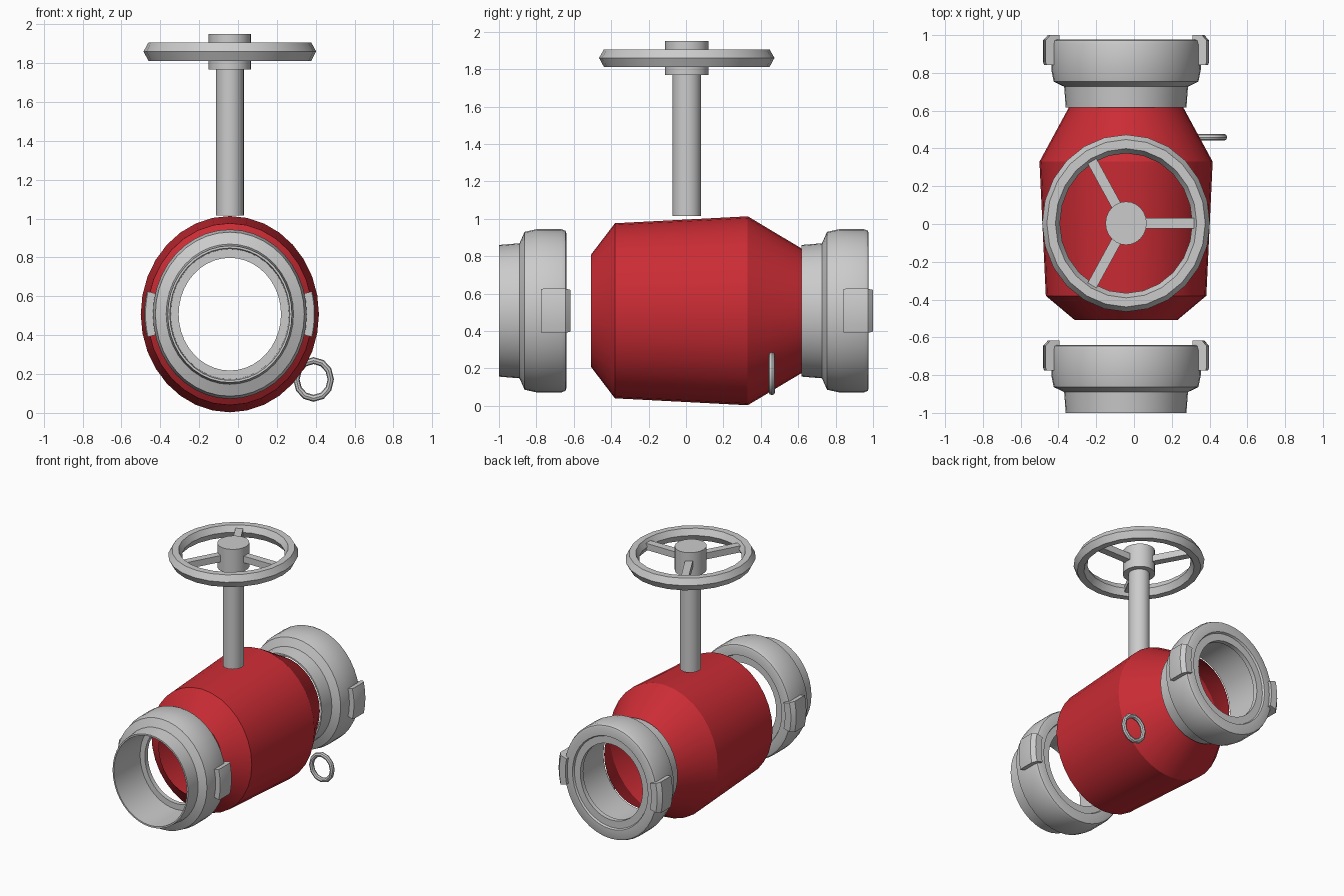
import bpy, bmesh, math

if "Cube" in bpy.data.objects:
    bpy.data.objects.remove(bpy.data.objects["Cube"])

CX, CZ = -0.042, 0.508      # pipe axis
SQ = 0.908                  # sideways squash of the pipe parts

red = bpy.data.materials.new("red_paint")
red.diffuse_color = (0.6, 0.025, 0.035, 1)
red.use_nodes = True
red.node_tree.nodes["Principled BSDF"].inputs["Base Color"].default_value = red.diffuse_color


def finish(name, bm, mat=None, angle=30):
    bmesh.ops.recalc_face_normals(bm, faces=bm.faces)
    me = bpy.data.meshes.new(name)
    bm.to_mesh(me)
    bm.free()
    ob = bpy.data.objects.new(name, me)
    bpy.context.collection.objects.link(ob)
    if mat:
        me.materials.append(mat)
    bpy.ops.object.select_all(action='DESELECT')
    ob.select_set(True)
    bpy.context.view_layer.objects.active = ob
    bpy.ops.object.shade_smooth_by_angle(angle=math.radians(angle))
    return ob


def sweep(bm, profile, n, place, closed=True, a0=0.0, a1=None):
    """Sweep (axial, radius) points round an axis; a1 makes a capped arc."""
    full = a1 is None
    span = 2 * math.pi if full else a1 - a0
    steps = n if full else n + 1
    rings = [[bm.verts.new(place(h, r, a0 + span * i / n)) for h, r in profile]
             for i in range(steps)]
    m = len(profile)
    for i in range(n):
        p, q = rings[i], rings[(i + 1) % steps]
        for j in range(m if closed else m - 1):
            k = (j + 1) % m
            bm.faces.new((p[j], p[k], q[k], q[j]))
    if not full:
        bm.faces.new(rings[0])
        bm.faces.new(rings[-1])


def pipe(y0=0.0):
    return lambda h, r, a: (CX + SQ * r * math.cos(a), y0 + h, CZ + r * math.sin(a))


def upright(h, r, a):
    return (CX + 0.947 * r * math.cos(a), 0.004 + r * math.sin(a), h)


# valve body: open tapered shell
bm = bmesh.new()
sweep(bm, [(-0.508, 0.30), (-0.38, 0.468), (0.33, 0.505), (0.618, 0.333)], 32, pipe(), closed=False)
finish("valve_body", bm, red)

# hose couplings, both facing the same way, with hooked lugs on each side
COUPLING = [(0, 0.352), (0.11, 0.361), (0.137, 0.422), (0.20, 0.436), (0.335, 0.436),
            (0.355, 0.428), (0.36, 0.415), (0.36, 0.352), (0.345, 0.345), (0.345, 0.29),
            (0.31, 0.29), (0.31, 0.335), (0, 0.34)]
LUG = [(0.225, 0.43), (0.225, 0.478), (0.24, 0.484), (0.355, 0.484), (0.383, 0.456),
       (0.383, 0.40), (0.355, 0.40), (0.355, 0.43)]
for label, y0 in (("front", -1.0), ("back", 0.617)):
    bm = bmesh.new()
    sweep(bm, COUPLING, 40, pipe(y0))
    finish(label + "_coupling", bm)
    for side, mid in (("right", 0), ("left", math.pi)):
        bm = bmesh.new()
        sweep(bm, LUG, 6, pipe(y0), a0=mid - 0.247, a1=mid + 0.247)
        finish(f"{label}_{side}_lug", bm)


# stem and hub
def post(name, r, z0, z1):
    bm = bmesh.new()
    lower, upper = ([bm.verts.new(upright(z, r, 2 * math.pi * i / 24)) for i in range(24)]
                    for z in (z0, z1))
    for i in range(24):
        k = (i + 1) % 24
        bm.faces.new((lower[i], lower[k], upper[k], upper[i]))
    bm.faces.new(lower)
    bm.faces.new(upper)
    finish(name, bm)


post("stem", 0.076, 1.015, 1.77)
post("wheel_hub", 0.115, 1.768, 1.95)

# handwheel rim with six-sided section
bm = bmesh.new()
sweep(bm, [(1.905, 0.443), (1.86, 0.469), (1.812, 0.443), (1.812, 0.395), (1.86, 0.37), (1.905, 0.395)],
      24, upright)
finish("wheel_rim", bm)

# three spokes
for s in range(3):
    bm = bmesh.new()
    bmesh.ops.create_cube(bm, size=1)
    t = s * 2 * math.pi / 3
    for v in bm.verts:
        d, w = 0.225 + v.co.x * 0.31, v.co.y * 0.056
        v.co = (CX + 0.947 * (d * math.cos(t) - w * math.sin(t)),
                0.004 + d * math.sin(t) + w * math.cos(t), 1.86 + v.co.z * 0.05)
    finish(f"wheel_spoke_{s + 1}", bm)

# small tether ring
bm = bmesh.new()
section = [(0.018 * math.sin(b), 0.097 + 0.018 * math.cos(b))
           for b in (i * math.pi / 4 for i in range(8))]
sweep(bm, section, 12,
      lambda h, r, a: (0.389 + 0.91 * r * math.cos(a), 0.459 + h, 0.172 + r * math.sin(a)))
finish("tether_ring", bm, angle=35)
